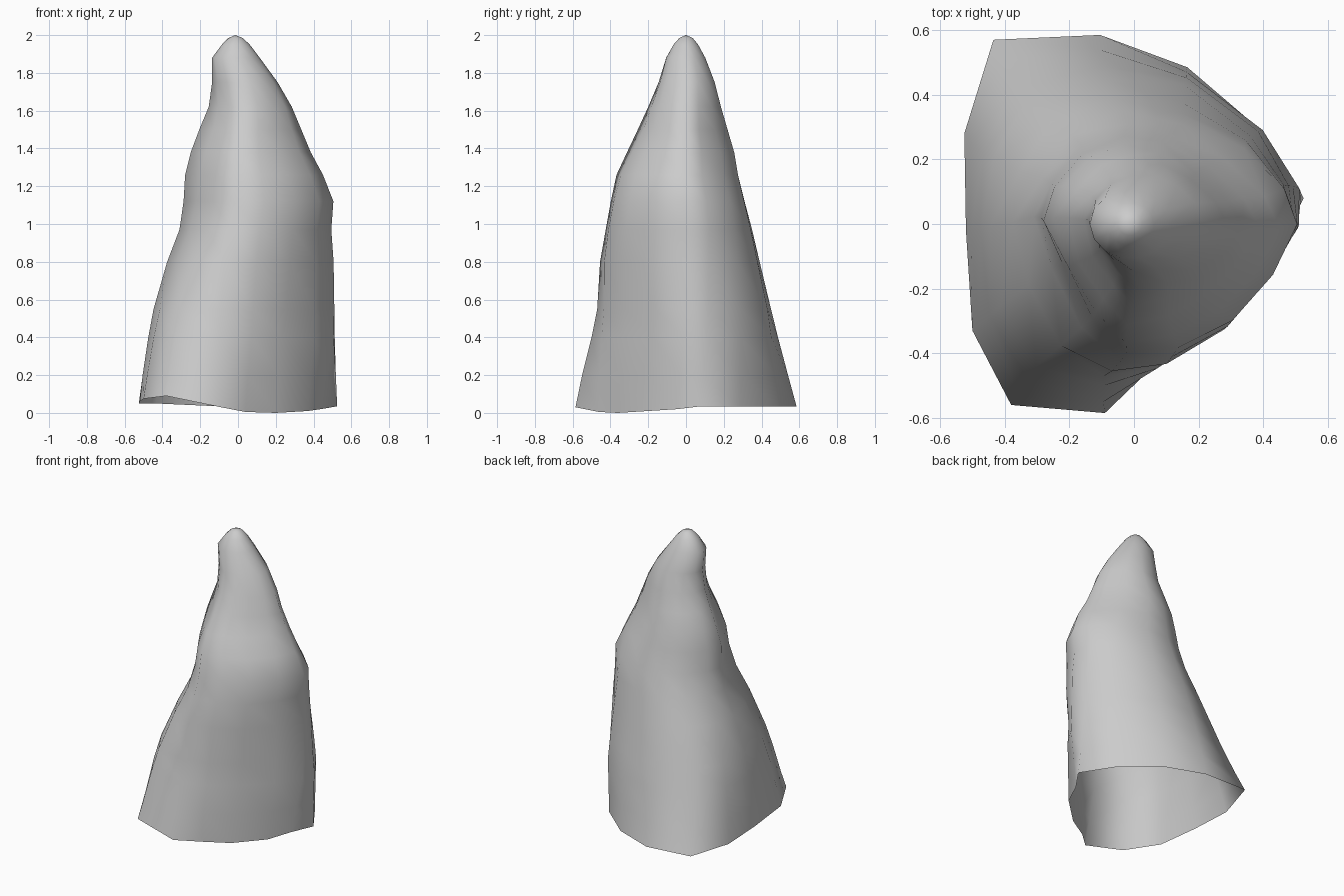
import bpy, bmesh, math

if "Cube" in bpy.data.objects:
    bpy.data.objects.remove(bpy.data.objects["Cube"])

N = 14
# Key cross-sections (x, y), clockwise seen from above, starting at the left
base = [(-.525, .28), (-.435, .57), (-.105, .585), (.165, .485), (.39, .29), (.525, .08), (.44, -.045),
        (.37, -.2), (.2, -.36), (.04, -.46), (-.09, -.585), (-.38, -.56), (-.50, -.33), (-.52, -.02)]
lower = [(-.44, .2), (-.34, .38), (-.1, .45), (.16, .43), (.39, .28), (.495, .11), (.51, -.01),
         (.40, -.165), (.25, -.315), (.08, -.435), (-.09, -.472), (-.31, -.455), (-.42, -.27), (-.45, -.02)]
shoulder = [(-.26, .12), (-.17, .24), (-.02, .31), (.15, .305), (.35, .235), (.47, .11), (.505, 0),
            (.43, -.16), (.305, -.305), (.13, -.39), (-.03, -.40), (-.14, -.29), (-.23, -.12), (-.29, .02)]
upper = [(-.17, .11), (-.1, .18), (-.02, .21), (.08, .22), (.19, .155), (.29, .07), (.335, 0),
         (.285, -.09), (.2, -.17), (.11, -.225), (0, -.255), (-.06, -.19), (-.125, -.1), (-.2, .02)]
tip = [(math.cos(math.pi - (i + 1) * math.tau / N), math.sin(math.pi - (i + 1) * math.tau / N)) for i in range(N)]
keys = [(0.04, base), (0.5, lower), (1.05, shoulder), (1.5, upper), (1.9, tip), (2.0, tip)]

# Height, then left, right, front and back limits of the rock
limits = [(.04, -.525, .525, -.585, .585), (.2, -.505, .518, -.55, .54), (.4, -.475, .512, -.5, .487),
          (.55, -.447, .51, -.47, .45), (.8, -.375, .506, -.455, .39), (.97, -.31, .494, -.425, .35),
          (1.12, -.288, .505, -.398, .31), (1.26, -.28, .45, -.368, .275), (1.38, -.25, .385, -.312, .255),
          (1.5, -.205, .335, -.255, .22), (1.62, -.155, .285, -.20, .185), (1.75, -.137, .21, -.145, .152),
          (1.88, -.137, .115, -.105, .102), (1.95, -.085, .062, -.066, .064), (1.985, -.05, .025, -.035, .035)]
# Uneven lower rim
rim_z = [.05, .05, .035, .035, .035, .035, .02, .01, 0, .005, .03, .09, .075, .06]


def normalise(pts):
    """Rescale points so each axis runs from 0 to 1."""
    axes = []
    for vals in zip(*pts):
        lo, hi = min(vals), max(vals)
        axes.append([(v - lo) / (hi - lo) for v in vals])
    return list(zip(*axes))


def outline(z):
    """Blend the two key sections around height z."""
    for (z0, a), (z1, b) in zip(keys, keys[1:]):
        if z <= z1:
            t = (z - z0) / (z1 - z0)
            a, b = normalise(a), normalise(b)
            return [(p[0] * (1 - t) + q[0] * t, p[1] * (1 - t) + q[1] * t) for p, q in zip(a, b)]


# Loft the open-bottomed rock shell
bm = bmesh.new()
rings = []
for k, (z, x0, x1, y0, y1) in enumerate(limits):
    ring = []
    for i, (u, v) in enumerate(normalise(outline(z))):
        ring.append(bm.verts.new((x0 + u * (x1 - x0), y0 + v * (y1 - y0), rim_z[i] if k == 0 else z)))
    rings.append(ring)
for a, b in zip(rings, rings[1:]):
    for i in range(N):
        j = (i + 1) % N
        bm.faces.new((a[i], b[i], b[j], a[j]))

# Rounded peak
peak = bm.verts.new((-.015, 0, 2.0))
for i in range(N):
    bm.faces.new((rings[-1][i], peak, rings[-1][(i + 1) % N]))
bmesh.ops.recalc_face_normals(bm, faces=bm.faces)
if peak.link_faces[0].normal.z < 0:
    bmesh.ops.reverse_faces(bm, faces=bm.faces)
for f in bm.faces:
    f.smooth = True

mesh = bpy.data.meshes.new("rock_spire")
bm.to_mesh(mesh)
bm.free()
bpy.context.collection.objects.link(bpy.data.objects.new("rock_spire", mesh))
